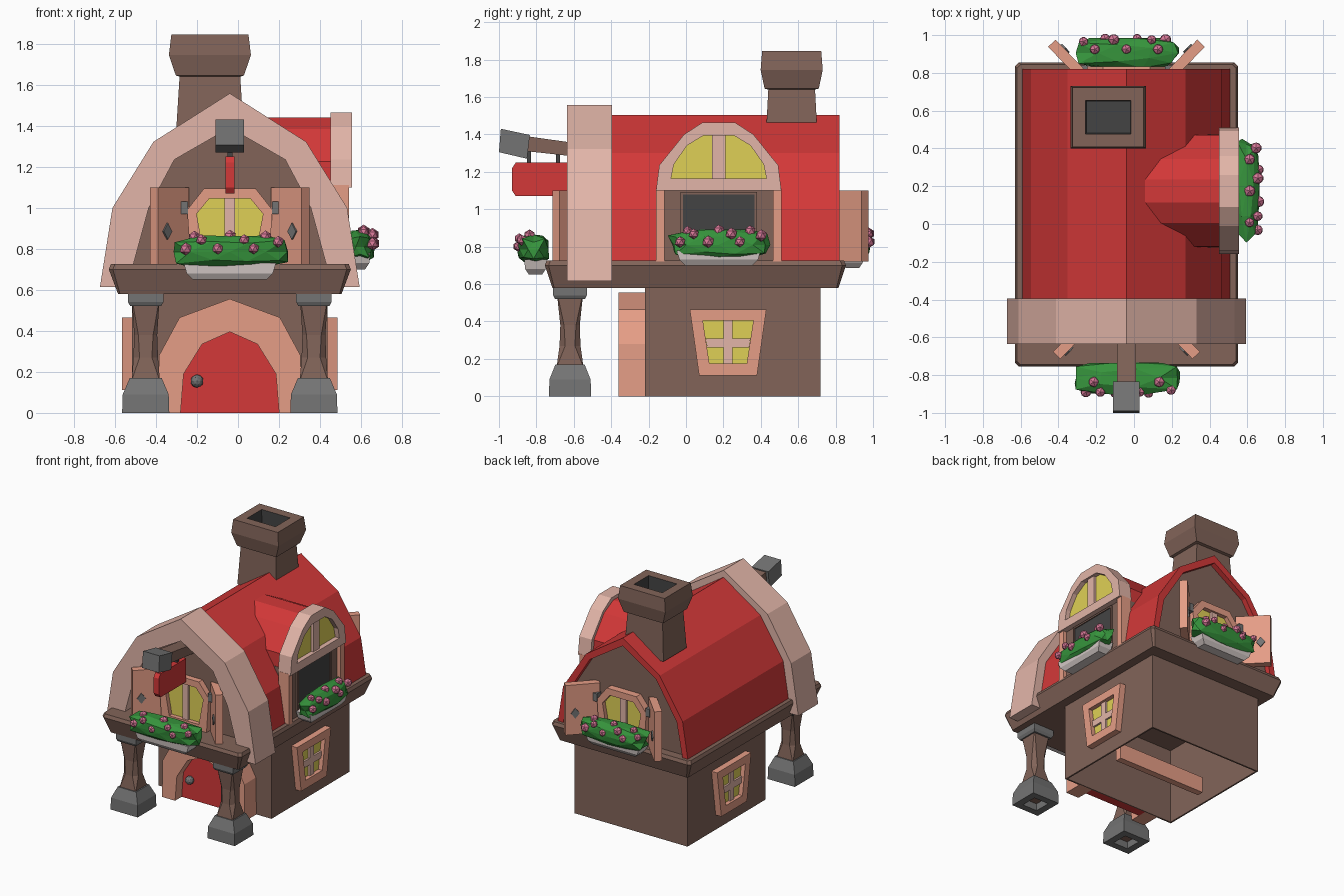
import bpy, bmesh, math, random
from mathutils import Matrix, Vector

cube = bpy.data.objects.get("Cube")
if cube:
    bpy.data.objects.remove(cube, do_unlink=True)

random.seed(4)
CENTRE = Matrix.Translation((-0.04, 0, 0))   # the house sits slightly off centre


def material(name, r, g, b):
    lin = [(c / 255 / 12.92) if c < 11 else ((c / 255 + 0.055) / 1.055) ** 2.4 for c in (r, g, b)]
    m = bpy.data.materials.new(name)
    m.use_nodes = True
    m.diffuse_color = (*lin, 1)
    m.node_tree.nodes["Principled BSDF"].inputs["Base Color"].default_value = (*lin, 1)
    return m


BROWN = material("brown wood", 130, 100, 89)
RED = material("roof red", 211, 56, 56)
SALMON = material("salmon wood", 229, 157, 134)
PALE = material("pale pink wood", 226, 181, 168)
GLASS = material("yellow glass", 223, 208, 86)
GREEN = material("leaf green", 54, 148, 60)
GREY = material("stone grey", 116, 116, 116)
DARK = material("dark grey", 68, 68, 68)
PINK = material("flower pink", 216, 120, 152)
PLANTER = material("planter grey", 214, 203, 200)


def move(x=0, y=0, z=0, turn=0):
    return Matrix.Translation((x, y, z)) @ Matrix.Rotation(math.radians(turn), 4, "Z")


def finish(name, bm, mats, M=Matrix()):
    bmesh.ops.recalc_face_normals(bm, faces=bm.faces)
    bm.transform(CENTRE @ M)
    me = bpy.data.meshes.new(name)
    bm.to_mesh(me)
    bm.free()
    for m in mats:
        me.materials.append(m)
    ob = bpy.data.objects.new(name, me)
    bpy.context.collection.objects.link(ob)


def mirror(half):
    """Right half of a profile, bottom to top, completed to the left."""
    return half + [(-x, z) for x, z in reversed(half) if x]


def prism(name, pts, y0, y1, mat, M=Matrix()):
    bm = bmesh.new()
    a, b = ([bm.verts.new((x, y, z)) for x, z in pts] for y in (y0, y1))
    n = len(pts)
    bm.faces.new(a)
    bm.faces.new(b)
    for i in range(n):
        j = (i + 1) % n
        bm.faces.new((a[i], a[j], b[j], b[i]))
    finish(name, bm, [mat], M)


def box(name, x0, x1, y0, y1, z0, z1, mat, M=Matrix()):
    prism(name, [(x0, z0), (x1, z0), (x1, z1), (x0, z1)], y0, y1, mat, M)


def frame(name, outer, inner, y0, y1, mat, M=Matrix(), closed=True):
    """Band between two profiles; an open one becomes an arch."""
    bm = bmesh.new()
    loops = [[bm.verts.new((x, y, z)) for x, z in p]
             for p, y in ((outer, y0), (inner, y0), (inner, y1), (outer, y1))]
    n = len(outer)
    for i in range(n if closed else n - 1):
        j = (i + 1) % n
        for k in range(4):
            p, q = loops[k], loops[(k + 1) % 4]
            bm.faces.new((p[i], p[j], q[j], q[i]))
    if not closed:
        for i in (0, n - 1):
            bm.faces.new([l[i] for l in loops])
    finish(name, bm, [mat], M)


def stack(name, rings, mats, M=Matrix(), dark_from=99):
    """Loft of (half x, half y, z, chamfer) rings; upper segments may change colour."""
    bm = bmesh.new()
    loops = []
    for hx, hy, z, c in rings:
        pts = []
        for sx, sy in ((1, 1), (-1, 1), (-1, -1), (1, -1)):
            pair = [(sx * hx, sy * (hy - c)), (sx * (hx - c), sy * hy)]
            pts += (pair if sx * sy > 0 else pair[::-1]) if c else pair[:1]
        loops.append([bm.verts.new((x, y, z)) for x, y in pts])
    bm.faces.new(loops[0])
    for k, (p, q) in enumerate(zip(loops, loops[1:])):
        for i in range(len(p)):
            j = (i + 1) % len(p)
            bm.faces.new((p[i], p[j], q[j], q[i])).material_index = int(k >= dark_from)
    bm.faces.new(loops[-1]).material_index = int(len(rings) > dark_from)
    finish(name, bm, mats, M)


def ball(name, r, mat, M, detail=1):
    bm = bmesh.new()
    bmesh.ops.create_icosphere(bm, subdivisions=detail, radius=r)
    finish(name, bm, [mat], M)


# Ground floor, open underneath, and deck
stack("lower_walls", [(0.477, 0.47, 0.6, 0), (0.477, 0.47, 0, 0), (0.465, 0.458, 0, 0), (0.465, 0.458, 0.57, 0)],
      [BROWN], move(y=0.25))
box("inner_plank", -0.37, 0.37, 0.2, 0.25, 0, 0.12, SALMON)
stack("deck", [(0.545, 0.765, 0.58, 0.01), (0.59, 0.805, 0.7, 0.02), (0.58, 0.795, 0.725, 0.02)],
      [BROWN], move(y=0.05))

# Door with arched surround
door = [(0.24, 0), (0.225, 0.19), (0.135, 0.335), (0, 0.395)]
frame("door_surround", mirror([(0.35, 0), (0.345, 0.28), (0.245, 0.465), (0, 0.556)]), mirror(door),
      -0.36, -0.215, SALMON, closed=False)
prism("door", mirror(door), -0.28, -0.215, RED)
ball("door_knob", 0.032, GREY, move(-0.16, -0.3, 0.155), 2)

# Porch posts on hollow bases
for s, side in ((-1, "right"), (1, "left")):
    P = move(s * 0.41, -0.62)
    stack(side + "_post_base", [(0.062, 0.062, 0.08, 0), (0.062, 0.062, 0, 0), (0.115, 0.113, 0, 0),
                                (0.112, 0.11, 0.09, 0), (0.078, 0.078, 0.17, 0)], [GREY], P)
    stack(side + "_post", [(0.058, 0.058, 0.05, 0.004), (0.068, 0.07, 0.17, 0.004), (0.06, 0.056, 0.27, 0.03),
                           (0.056, 0.052, 0.38, 0.02), (0.066, 0.068, 0.53, 0.004)], [BROWN], P)
    stack(side + "_post_cap", [(0.075, 0.08, 0.52, 0), (0.086, 0.09, 0.54, 0), (0.086, 0.09, 0.585, 0)], [GREY], P)

# Ground floor side windows
for side, M in (("left", move(0.477, 0.225, 0, 90)), ("right", move(-0.477, 0.225, 0, -90))):
    pane = mirror([(0.1, 0.175), (0.135, 0.405)])
    frame(side + "_window_frame", mirror([(0.155, 0.112), (0.205, 0.465)]), pane, -0.048, 0.01, SALMON, M)
    prism(side + "_window_glass", pane, -0.015, 0.01, GLASS, M)
    box(side + "_window_upright", -0.024, 0.024, -0.03, 0, 0.175, 0.405, PALE, M)
    prism(side + "_window_bar", mirror([(0.112, 0.26), (0.12, 0.31)]), -0.029, 0, PALE, M)

# Upper floor, roof shell and front arch
under = mirror([(0.505, 0.72), (0.455, 0.985), (0.28, 1.265), (0, 1.445)])
prism("upper_walls", under, -0.55, 0.78, BROWN)
frame("roof", mirror([(0.55, 0.72), (0.505, 1.0), (0.312, 1.3), (0, 1.505)]), under,
      -0.45, 0.82, RED, closed=False)
frame("front_arch", mirror([(0.633, 0.615), (0.572, 1.0), (0.372, 1.322), (0, 1.558)]),
      mirror([(0.5, 0.615), (0.395, 1.0), (0.27, 1.235), (0, 1.39)]), -0.635, -0.395, PALE, closed=False)

# Chimney with a hollow dark flue
stack("chimney", [(0.166, 0.14, 1.35, 0), (0.148, 0.125, 1.64, 0), (0.166, 0.145, 1.645, 0), (0.2, 0.166, 1.745, 0),
                  (0.188, 0.158, 1.845, 0), (0.12, 0.088, 1.845, 0), (0.115, 0.084, 1.66, 0)],
      [BROWN, DARK], move(-0.097, 0.565), dark_from=5)

# Dormer on the left side
D = move(0, 0.175, 0, 90)
lunette = mirror([(0.255, 1.165), (0.24, 1.24), (0.17, 1.34), (0.08, 1.395)])
frame("dormer_arch", mirror([(0.335, 1.1), (0.318, 1.235), (0.185, 1.4), (0.085, 1.465)]), lunette,
      -0.596, -0.49, PALE, D)
prism("dormer_glass", lunette, -0.56, -0.5, GLASS, D)
box("dormer_upright", -0.035, 0.035, -0.58, -0.5, 1.15, 1.4, PALE, D)
prism("dormer_roof", mirror([(0.3, 1.0), (0.295, 1.225), (0.17, 1.385), (0.06, 1.44)]), -0.51, 0, RED, D)
box("dormer_wall", -0.3, 0.3, -0.553, -0.4, 0.72, 1.12, BROWN, D)
opening = mirror([(0.192, 0.78), (0.192, 1.08)])
frame("dormer_opening_frame", mirror([(0.205, 0.76), (0.205, 1.092)]), opening, -0.566, -0.5, BROWN, D)
prism("dormer_opening", opening, -0.558, -0.55, DARK, D)
for s in (-1, 1):
    box("dormer_post", s * 0.29, s * 0.335, -0.582, -0.495, 0.72, 1.11, SALMON, D)

# Upper windows with open shutters, front and back
for side, M, hinge, leaf in (("front", move(y=-0.55), 0.2, 0.215), ("back", move(y=0.79, turn=180), 0.205, 0.245)):
    pane = mirror([(0.125, 0.77), (0.162, 0.97), (0.1, 1.045)])
    frame(side + "_upper_frame", mirror([(0.19, 0.72), (0.208, 0.99), (0.125, 1.095)]), pane,
          -0.045, 0.02, SALMON, M)
    prism(side + "_upper_glass", pane, -0.012, 0.02, GLASS, M)
    box(side + "_upper_upright", -0.025, 0.025, -0.03, 0, 0.77, 1.045, PALE, M)
    for s in (-1, 1):
        S = M @ move(s * hinge, -0.01, 0, -s * 46)
        box(side + "_shutter", 0, s * leaf, 0, 0.055, 0.72, 1.1, SALMON, S)
        mid = leaf * 0.72
        prism(side + "_shutter_diamond", [(s * mid, 0.845), (s * (mid + 0.03), 0.885), (s * mid, 0.925),
                                          (s * (mid - 0.03), 0.885)], -0.009, 0, GREY, S)
        box(side + "_hinge", s * 0.205, s * 0.24, -0.05, 0, 0.97, 1.03, GREY, M)

# Hanging sign on a bracket
S = move(turn=90)
prism("sign_beam", [(-0.85, 1.31), (-0.53, 1.275), (-0.53, 1.345), (-0.85, 1.39)], -0.05, 0.05, BROWN, S)
prism("sign_beam_end", [(-1.0, 1.305), (-0.85, 1.27), (-0.835, 1.397), (-0.99, 1.43)], -0.07, 0.07, GREY, S)
prism("sign_board", [(-0.93, 1.1), (-0.91, 1.07), (-0.6, 1.07), (-0.6, 1.25), (-0.91, 1.25), (-0.93, 1.22)],
      -0.022, 0.022, RED, S)
for y in (-0.84, -0.685):
    box("sign_hook", y - 0.01, y + 0.01, -0.012, 0.012, 1.24, 1.32, DARK, S)


# Planters with bushes and flowers
def boxy(d, size):
    """Point of a rounded box in direction d."""
    k = sum(abs(c) ** 5 for c in d) ** (-1 / 5)
    return Vector([c * k * h for c, h in zip(d, size)])


def flower_box(side, M, box_z, box_y, size, bush_z):
    stack(side + "_planter", [(0.18, 0.035, box_z, 0), (0.21, 0.055, box_z + 0.03, 0), (0.225, 0.06, box_z + 0.08, 0)],
          [PLANTER], M @ move(y=box_y))
    B = M @ move(z=bush_z)
    bm = bmesh.new()
    bmesh.ops.create_icosphere(bm, subdivisions=2, radius=1)
    for v in bm.verts:
        v.co = boxy(v.co.normalized(), size) * random.uniform(0.9, 1.06)
    finish(side + "_bush", bm, [GREEN], B)
    for i in range(9):
        tilt = math.radians((12, 75, 40)[i % 3])
        u = (i - 4) / 4.6
        d = Vector((0, -math.cos(tilt), math.sin(tilt))) + Vector((u, 0, 0))
        spot = boxy(d, size) * 0.96
        ball(side + "_flower", random.uniform(0.027, 0.034), PINK, B @ Matrix.Translation(spot))


flower_box("front", move(y=-0.815), 0.65, 0.01, (0.275, 0.085, 0.078), 0.785)
flower_box("back", move(y=0.905, turn=180), 0.685, 0.015, (0.265, 0.08, 0.08), 0.81)
flower_box("left", move(0.635, 0.175, 0, 90), 0.70, 0.01, (0.265, 0.068, 0.078), 0.81)
